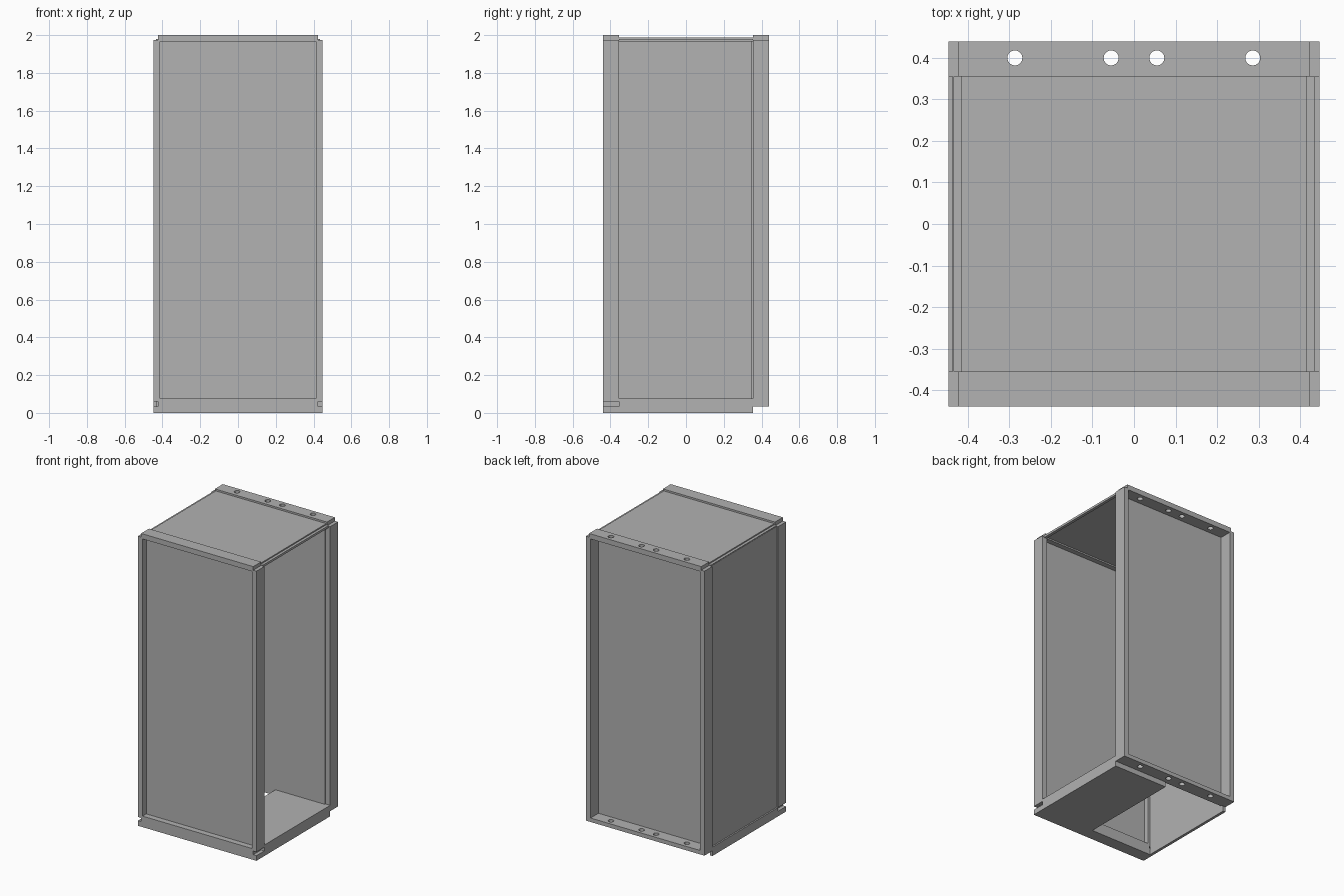
import bpy

if "Cube" in bpy.data.objects:
    bpy.data.objects.remove(bpy.data.objects["Cube"], do_unlink=True)

# Single sheet metal colour
metal = bpy.data.materials.new("plain_grey_metal")
metal.use_nodes = True
grey = (0.445, 0.445, 0.445, 1)
metal.diffuse_color = grey
metal.node_tree.nodes["Principled BSDF"].inputs["Base Color"].default_value = grey


def box(name, x, y, z):
    """Box from (low, high) ranges along each axis."""
    spans = (x, y, z)
    bpy.ops.mesh.primitive_cube_add(size=1, location=[(a + b) / 2 for a, b in spans])
    ob = bpy.context.object
    ob.name = name
    ob.scale = [b - a for a, b in spans]
    bpy.ops.object.transform_apply(location=False, rotation=False, scale=True)
    ob.data.materials.append(metal)
    return ob


def drill(ob, xs, y, z, radius):
    """Cut a row of round vertical holes."""
    for x in xs:
        bpy.ops.mesh.primitive_cylinder_add(vertices=32, radius=radius, depth=0.2, location=(x, y, z))
        cutter = bpy.context.object
        cutter.hide_render = True
        mod = ob.modifiers.new("hole", "BOOLEAN")
        mod.operation = "DIFFERENCE"
        mod.solver = "EXACT"
        mod.object = cutter
        bpy.context.view_layer.objects.active = ob
        bpy.ops.object.modifier_apply(modifier=mod.name)
        bpy.data.objects.remove(cutter, do_unlink=True)


W, D = 0.447, 0.44         # half width and half depth
INNER = 0.355              # inside edge of the rails and posts
POST = 0.412               # inside edge of the posts across the width
END = 0.423                # ends of the top rails
SILL = 0.075               # top of the base

# Corner posts
for side, s in (("left", 1), ("right", -1)):
    x = sorted((s * POST, s * W))
    box("front_post_" + side, x, (-D, -INNER), (0.06, 1.975))
    box("back_post_" + side, x, (INNER, D), (0.06, 1.975))
    # Folded lips beside the top panel
    box("top_lip_" + side, sorted((s * 0.415, s * 0.435)), (-INNER, INNER), (1.965, 1.98))

# Front and back wall panels, set back between the posts
box("front_panel", (-POST, POST), (-0.4, -0.39), (0.03, 1.97))
box("back_panel", (-POST, POST), (0.347, INNER), (0.035, 1.97))

# One closed side; the other side stays open
box("right_panel", (-0.437, -0.428), (-INNER, INNER), (0.06, 1.975))

# Top panel and raised rails
box("top_panel", (-0.417, 0.417), (-INNER, INNER), (1.975, 1.988))
box("top_front_rail", (-END, END), (-D, -INNER), (1.965, 2))
top_back = box("top_back_rail", (-END, END), (INNER, D), (1.965, 2))

# Drilled rail at the bottom of the back
bottom_back = box("bottom_back_rail", (-W, W), (INNER, D), (0.035, 0.062))
for rail, z in ((top_back, 1.98), (bottom_back, 0.05)):
    drill(rail, (-0.287, -0.055, 0.055, 0.286), 0.4, z, 0.018)

# Base: front sill notched at the corners, side sill and half floor
box("front_sill_lower", (-W, W), (-D, -INNER), (0, 0.035))
box("front_sill_upper", (-END, END), (-D, -INNER), (0.035, SILL))
box("right_sill", (-W, -0.428), (-INNER, INNER), (0, 0.06))
box("floor", (0.04, W), (-INNER, INNER), (0, SILL))
